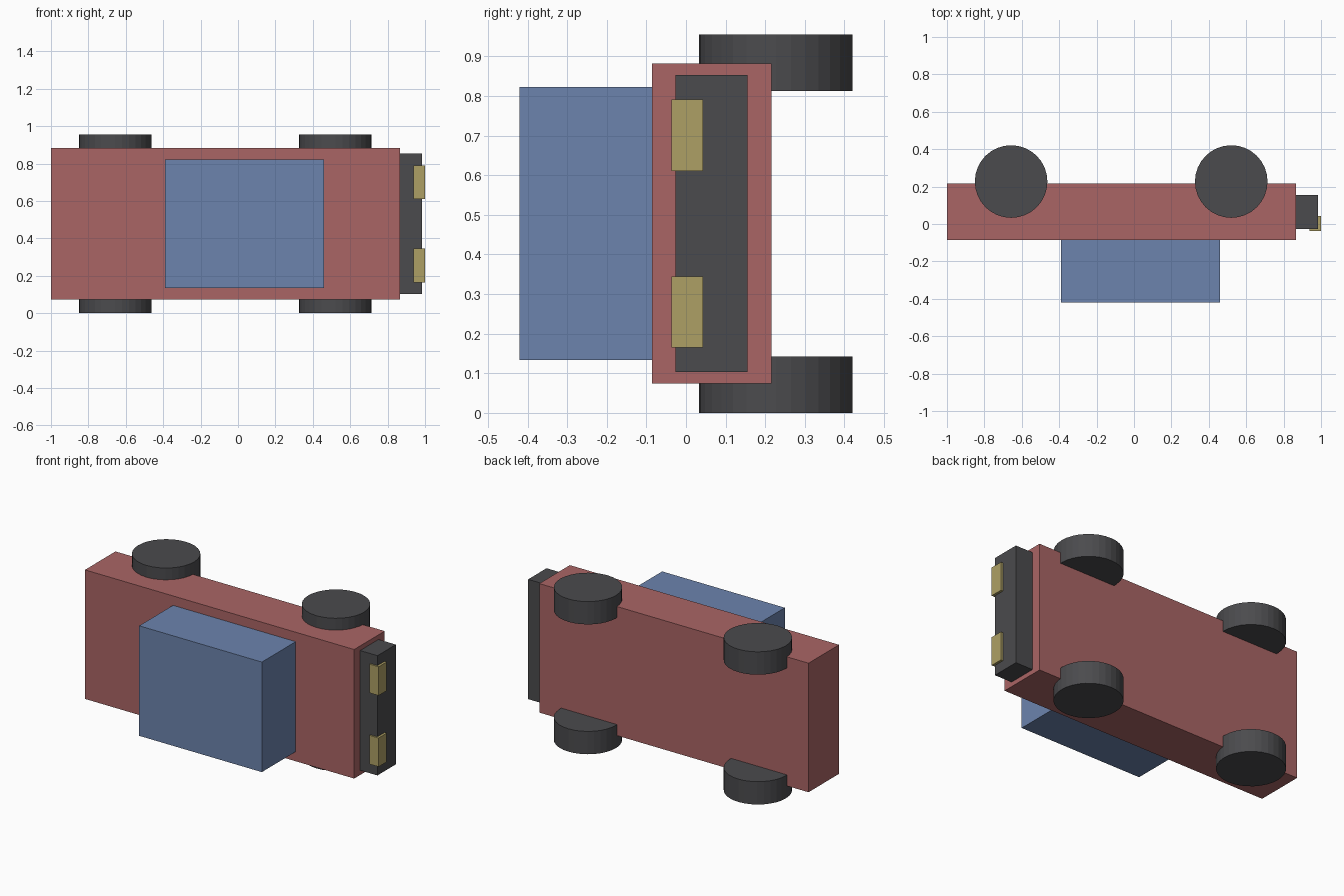
import bpy

if "Cube" in bpy.data.objects:
    bpy.data.objects.remove(bpy.data.objects["Cube"])

MID_Z = 0.478  # the car lies on its side; its symmetry plane is horizontal


def material(name, color):
    mat = bpy.data.materials.new(name)
    mat.diffuse_color = (*color, 1)
    mat.use_nodes = True
    mat.node_tree.nodes["Principled BSDF"].inputs["Base Color"].default_value = mat.diffuse_color
    return mat


RED = material("red paint", (0.40, 0.13, 0.13))
BLUE = material("blue cabin", (0.15, 0.23, 0.42))
DARK = material("dark rubber", (0.07, 0.07, 0.075))
YELLOW = material("yellow lamp", (0.42, 0.35, 0.13))


def box(name, x, y, z, mat):
    """Box spanning the given (min, max) ranges."""
    spans = (x, y, z)
    bpy.ops.mesh.primitive_cube_add(size=1, location=[(a + b) / 2 for a, b in spans])
    obj = bpy.context.object
    obj.name = name
    obj.scale = [b - a for a, b in spans]
    bpy.ops.object.transform_apply(location=False, rotation=False, scale=True)
    obj.data.materials.append(mat)


# Body, cabin (towards -y, the car's roof) and front bumper
box("body", (-1.0, 0.865), (-0.086, 0.216), (0.074, 0.882), RED)
box("cabin", (-0.39, 0.46), (-0.421, -0.086), (0.134, 0.823), BLUE)
box("bumper", (0.865, 0.985), (-0.027, 0.155), (0.103, 0.853), DARK)

for side, label in ((-1, "lower"), (1, "upper")):
    # Headlights set into the bumper
    z = MID_Z + side * 0.223
    box(f"headlight_{label}", (0.937, 1.0), (-0.037, 0.043), (z - 0.09, z + 0.09), YELLOW)
    # Wheels, axles along z
    for x, end in ((-0.657, "rear"), (0.52, "front")):
        bpy.ops.mesh.primitive_cylinder_add(
            vertices=32, radius=0.194, depth=0.143,
            location=(x, 0.227, MID_Z + side * 0.4065))
        wheel = bpy.context.object
        wheel.name = f"wheel_{end}_{label}"
        wheel.data.materials.append(DARK)
